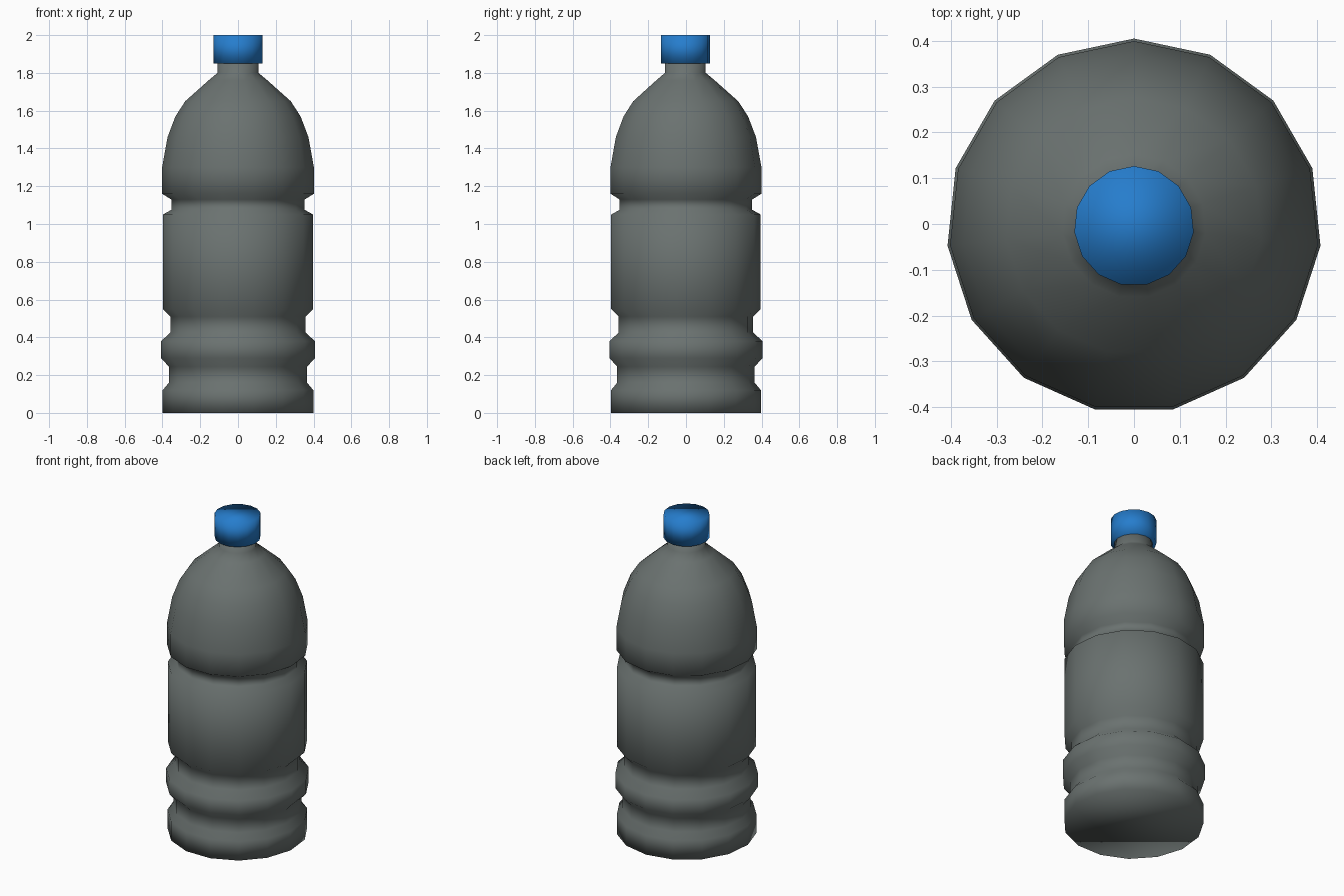
import bpy, bmesh, math

if "Cube" in bpy.data.objects:
    bpy.data.objects.remove(bpy.data.objects["Cube"])

SIDES = 15
Y_SHIFT = -0.0045   # centres the odd-sided polygon in y


def material(name, rgb):
    m = bpy.data.materials.new(name)
    m.diffuse_color = (*rgb, 1.0)
    m.use_nodes = True
    m.node_tree.nodes["Principled BSDF"].inputs["Base Color"].default_value = m.diffuse_color
    return m


def lathe(name, profile, mat):
    """Revolve (radius, height) points into a closed, smooth-shaded solid."""
    bm = bmesh.new()
    rings = []
    for r, z in profile:
        ring = []
        for i in range(SIDES):
            a = math.pi / 2 + 2 * math.pi * i / SIDES
            ring.append(bm.verts.new((r * math.cos(a), r * math.sin(a) + Y_SHIFT, z)))
        rings.append(ring)
    for lo, hi in zip(rings, rings[1:]):
        for i in range(SIDES):
            j = (i + 1) % SIDES
            bm.faces.new((lo[i], lo[j], hi[j], hi[i]))
    bm.faces.new(rings[0][::-1])
    bm.faces.new(rings[-1])
    for f in bm.faces:
        f.smooth = True
    me = bpy.data.meshes.new(name)
    bm.to_mesh(me)
    bm.free()
    me.materials.append(mat)
    ob = bpy.data.objects.new(name, me)
    bpy.context.collection.objects.link(ob)
    return ob


grey = material("smoky grey plastic", (0.145, 0.168, 0.162))
blue = material("blue plastic", (0.019, 0.205, 0.61))

# Bottle body: ribbed base, label panel, waist groove, domed shoulder, neck
lathe("bottle_body", [
    (0.401, 0.0), (0.401, 0.12), (0.368, 0.16), (0.368, 0.245),
    (0.4095, 0.29), (0.4095, 0.38), (0.360, 0.425), (0.360, 0.51),
    (0.400, 0.55), (0.400, 1.05), (0.355, 1.075), (0.355, 1.13),
    (0.404, 1.16), (0.404, 1.30), (0.375, 1.46), (0.333, 1.57),
    (0.281, 1.65), (0.157, 1.76), (0.109, 1.80), (0.109, 1.86),
], grey)

# Screw cap
lathe("cap", [(0.131, 1.85), (0.131, 2.0)], blue)
